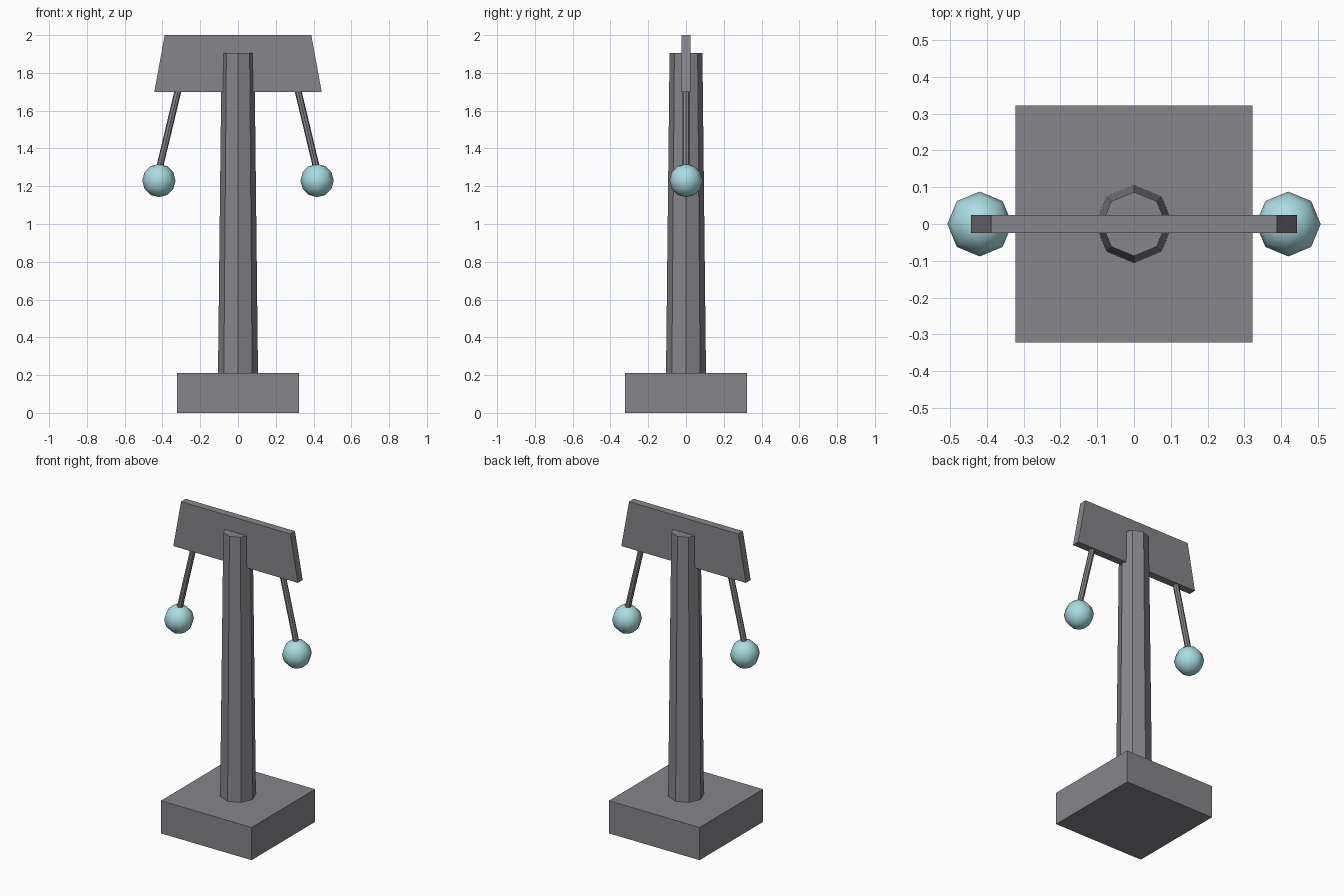
import bpy
import bmesh
import math
from mathutils import Vector

cube = bpy.data.objects.get("Cube")
if cube:
    bpy.data.objects.remove(cube, do_unlink=True)


def make_material(name, colour):
    mat = bpy.data.materials.new(name)
    mat.use_nodes = True
    mat.diffuse_color = (*colour, 1)
    mat.node_tree.nodes["Principled BSDF"].inputs["Base Color"].default_value = (*colour, 1)
    return mat


stone = make_material("stone grey", (0.24, 0.235, 0.255))
glow = make_material("pale cyan", (0.40, 0.72, 0.75))


def finish(obj, name, mat):
    obj.name = name
    obj.data.materials.append(mat)
    return obj


def tapered_rod(name, start, end, r_start, r_end):
    """Eight-sided rod between two points."""
    axis = Vector(end) - Vector(start)
    bpy.ops.mesh.primitive_cone_add(
        vertices=8, radius1=r_start, radius2=r_end, depth=axis.length,
        location=(Vector(start) + Vector(end)) / 2,
        rotation=axis.to_track_quat("Z", "Y").to_euler())
    return finish(bpy.context.object, name, stone)


# Square base block
bpy.ops.mesh.primitive_cube_add(size=1, location=(0, 0, 0.105))
base = finish(bpy.context.object, "base", stone)
base.scale = (0.644, 0.644, 0.21)

# Octagonal post
tapered_rod("post", (0, 0, 0.2), (0, 0, 1.905), 0.106, 0.087)

# Trapezoid head board
bm = bmesh.new()
corners = [(-0.443, 1.7), (0.443, 1.7), (0.388, 2), (-0.388, 2)]
face = bm.faces.new([bm.verts.new((x, -0.024, z)) for x, z in corners])
extruded = bmesh.ops.extrude_face_region(bm, geom=[face])
bmesh.ops.translate(bm, vec=(0, 0.048, 0),
                    verts=[v for v in extruded["geom"] if isinstance(v, bmesh.types.BMVert)])
bmesh.ops.recalc_face_normals(bm, faces=bm.faces)
mesh = bpy.data.meshes.new("head_board")
bm.to_mesh(mesh)
bm.free()
board = bpy.data.objects.new("head_board", mesh)
bpy.context.collection.objects.link(board)
finish(board, "head_board", stone)

# Hanging arms with round lamps
for side, s in (("left", 1), ("right", -1)):
    tapered_rod(side + "_arm", (s * 0.312, 0, 1.73), (s * 0.416, 0, 1.295), 0.018, 0.018)
    bpy.ops.mesh.primitive_uv_sphere_add(
        segments=8, ring_count=6, radius=0.088, location=(s * 0.419, 0, 1.23))
    finish(bpy.context.object, side + "_lamp", glow)
    bpy.ops.object.shade_smooth_by_angle(angle=math.radians(60))
